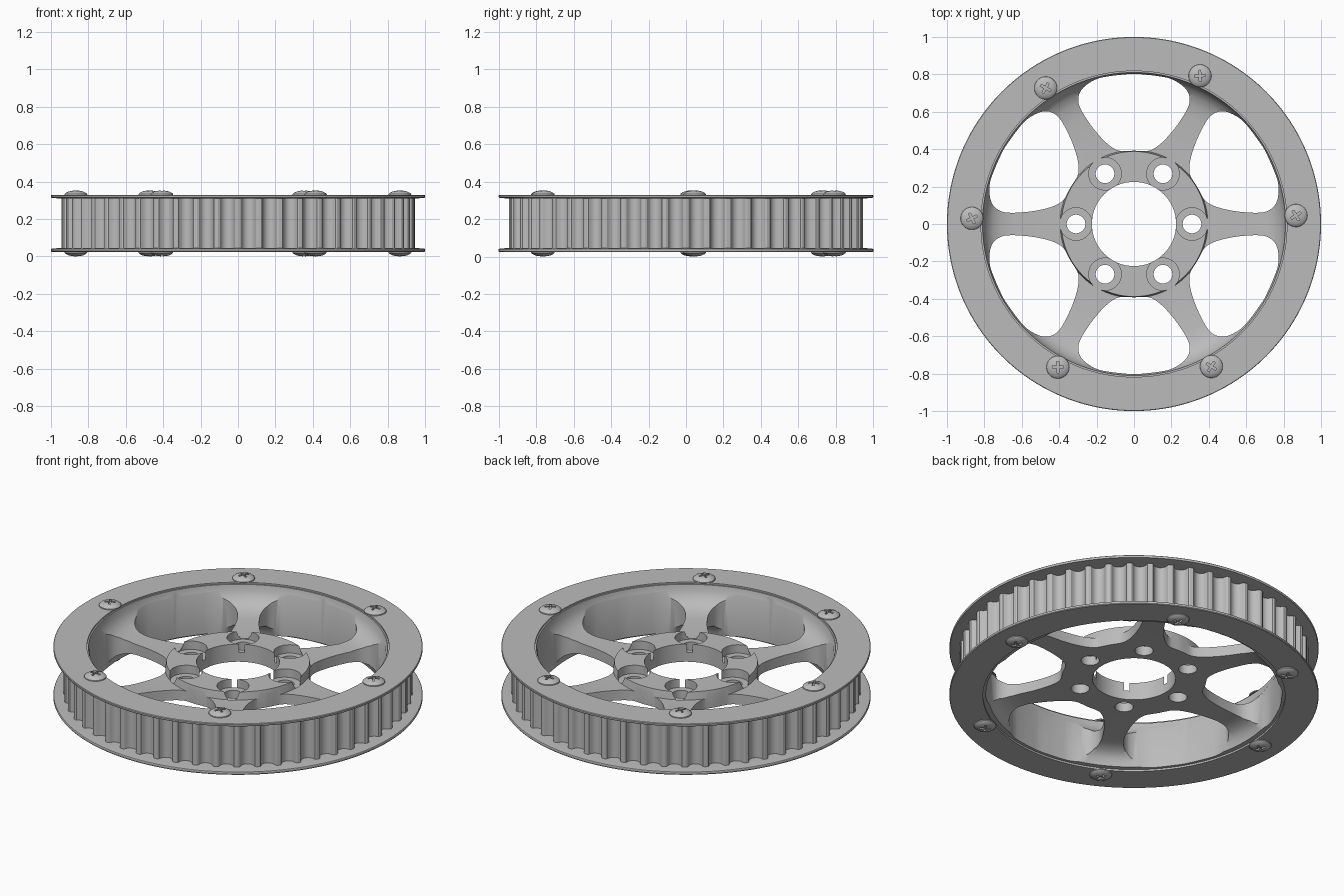
import bpy, bmesh
from math import sin, cos, pi, radians, hypot
from mathutils import Vector, Matrix

cube = bpy.data.objects.get("Cube")
if cube:
    bpy.data.objects.remove(cube, do_unlink=True)

# Single metal colour
metal = bpy.data.materials.new("grey metal")
metal.use_nodes = True
GREY = (0.5, 0.5, 0.5, 1)
metal.diffuse_color = GREY
metal.node_tree.nodes["Principled BSDF"].inputs["Base Color"].default_value = GREY


def polar(r, a):
    return Vector((r * cos(a), r * sin(a)))


def make(name, bm):
    bmesh.ops.remove_doubles(bm, verts=bm.verts, dist=1e-5)
    bmesh.ops.recalc_face_normals(bm, faces=bm.faces)
    mesh = bpy.data.meshes.new(name)
    bm.to_mesh(mesh)
    bm.free()
    mesh.materials.append(metal)
    ob = bpy.data.objects.new(name, mesh)
    bpy.context.collection.objects.link(ob)
    return ob


def select(ob):
    bpy.ops.object.select_all(action='DESELECT')
    ob.select_set(True)
    bpy.context.view_layer.objects.active = ob


def smooth(ob):
    select(ob)
    bpy.ops.object.shade_smooth_by_angle(angle=radians(32))


def cut(ob, cutter):
    mod = ob.modifiers.new("cut", 'BOOLEAN')
    mod.operation, mod.solver, mod.object = 'DIFFERENCE', 'EXACT', cutter
    select(ob)
    bpy.ops.object.modifier_apply(modifier=mod.name)
    bpy.data.objects.remove(cutter, do_unlink=True)


def lathe(name, profile, steps):
    """Revolve a closed (radius, height) profile about z."""
    bm = bmesh.new()
    rings = [[bm.verts.new((*polar(r, 2 * pi * i / steps), z)) for r, z in profile]
             for i in range(steps)]
    n = len(profile)
    for i in range(steps):
        a, b = rings[i], rings[(i + 1) % steps]
        for j in range(n):
            k = (j + 1) % n
            if profile[j][0] + profile[k][0] > 0:
                bm.faces.new((a[j], b[j], b[k], a[k]))
    return make(name, bm)


def prism(bm, points, z0, z1):
    low = [bm.verts.new((p[0], p[1], z0)) for p in points]
    top = [bm.verts.new((p[0], p[1], z1)) for p in points]
    bm.faces.new(low[::-1])
    bm.faces.new(top)
    for i in range(len(points)):
        j = (i + 1) % len(points)
        bm.faces.new((low[i], low[j], top[j], top[i]))


def rounded(points, steps=4):
    """Smooth closed curve through the points."""
    out, n = [], len(points)
    for i in range(n):
        a, b, c, d = (points[(i + k) % n] for k in (-1, 0, 1, 2))
        for s in range(steps):
            t = s / steps
            out.append(0.5 * (2 * b + (c - a) * t + (2 * a - 5 * b + 4 * c - d) * t * t
                              + (3 * b - a - 3 * c + d) * t ** 3))
    return out


def six_prisms(name, outline, z0, z1):
    bm = bmesh.new()
    for k in range(6):
        turn = Matrix.Rotation(k * pi / 3, 2)
        prism(bm, [turn @ p for p in outline], z0, z1)
    return make(name, bm)


def circle(centre, r, n=32):
    return [Vector((centre, 0)) + polar(r, 2 * pi * i / n) for i in range(n)]


# Wheel body: hub, spoke web and filleted inner rim
wheel = lathe("wheel_body", [
    (.225, .13), (.64, .13), (.70, .123), (.75, .105), (.78, .075), (.79, .035),
    (.885, .035), (.885, .32), (.81, .32), (.803, .285), (.785, .25), (.755, .222),
    (.71, .203), (.64, .192), (.395, .19), (.388, .235), (.225, .235)], 144)

# Six windows between the spokes
half = [Vector(p) for p in ((.373, .134), (.41, .105), (.47, .083), (.56, .066), (.66, .06),
                            (.715, .07), (.753, .10), (.771, .15))]
half += [polar(.801, radians(a)) for a in (16, 21, 26)]
mirror = [Vector((p.x * cos(pi / 3) + p.y * sin(pi / 3),
                  p.x * sin(pi / 3) - p.y * cos(pi / 3))) for p in half]
outline = rounded([polar(.392, pi / 6)] + half + [polar(.803, pi / 6)] + mirror[::-1])
cut(wheel, six_prisms("window_cutter", outline, -1, 1))

# Hub bolt holes with counterbores
cut(wheel, six_prisms("hole_cutter", circle(.31, .05), -1, 1))
cut(wheel, six_prisms("counterbore_cutter", circle(.31, .087), .185, 1))
smooth(wheel)

# Toothed band: rounded grooves between narrow teeth
TEETH, STEPS = 52, 14
OUTER, DEPTH, GROOVE = .945, .042, .72
bm = bmesh.new()
rows = []
for i in range(TEETH * STEPS):
    a = 2 * pi * i / (TEETH * STEPS)
    f = ((i % STEPS) / STEPS - .5) * 2 / GROOVE
    r = OUTER - (DEPTH * (1 - f * f) ** .5 if abs(f) < 1 else 0)
    rows.append([bm.verts.new((*polar(q, a), z))
                 for q, z in ((.87, .04), (r, .04), (r, .315), (.87, .315))])
for i, row in enumerate(rows):
    nxt = rows[(i + 1) % len(rows)]
    for j in range(4):
        k = (j + 1) % 4
        bm.faces.new((row[j], nxt[j], nxt[k], row[k]))
smooth(make("toothed_band", bm))

# Thin guide flanges, slightly turned in at the edge
BOTTOM, TOP = .024, .329
smooth(lathe("top_flange", [(.818, .31), (.96, .31), (.998, .314), (1, .318),
                            (1, .326), (.997, TOP), (.818, TOP)], 160))
smooth(lathe("bottom_flange", [(.818, BOTTOM), (.997, BOTTOM), (1, .028), (1, .038),
                               (.998, .041), (.96, .045), (.818, .045)], 160))

# Domed screw with a cross recess, shared by both flanges
screw = lathe("top_screw_1", [(0, 0), (.061, 0), (.06, .005), (.052, .012), (.039, .018),
                              (.022, .022), (0, .024)], 32)
for w, h in ((.03, .006), (.006, .03)):
    bm = bmesh.new()
    prism(bm, [(-w, -h), (w, -h), (w, h), (-w, h)], .009, .1)
    cut(screw, make("recess_cutter", bm))
smooth(screw)
for i, deg in enumerate((3, 66, 123, 178, 242, 298.5)):
    a = radians(deg)
    for side, z, flip in (("top", TOP, 0), ("bottom", BOTTOM, pi)):
        ob = screw
        if i or flip:
            ob = bpy.data.objects.new(f"{side}_screw_{i + 1}", screw.data)
            bpy.context.collection.objects.link(ob)
        ob.location = (*polar(.867, a), z)
        ob.rotation_euler = (flip, 0, a + .5)
